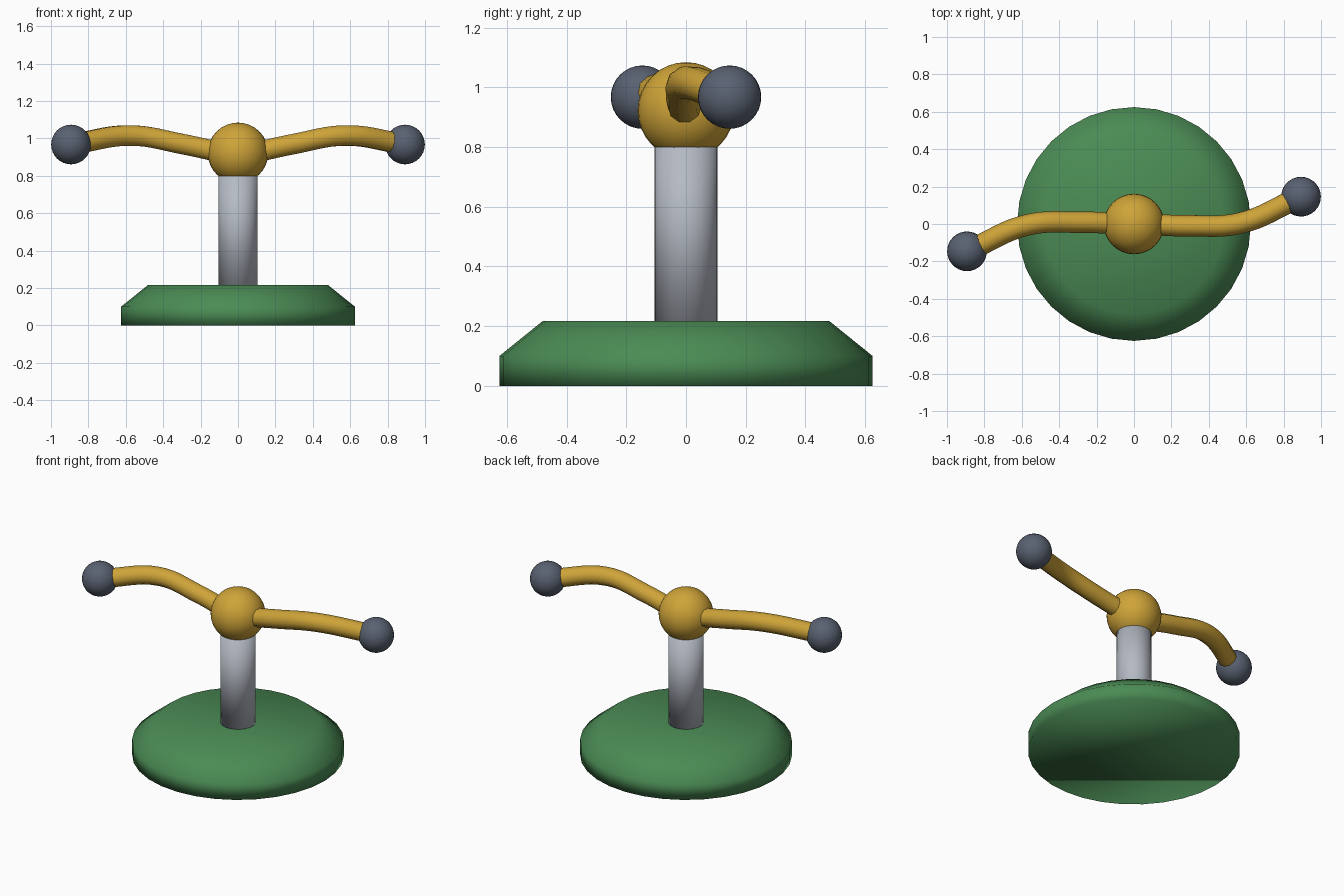
import bpy, bmesh
from mathutils import Matrix

cube = bpy.data.objects.get("Cube")
if cube:
    bpy.data.objects.remove(cube, do_unlink=True)


def material(name, rgb):
    mat = bpy.data.materials.new(name)
    mat.use_nodes = True
    colour = (*rgb, 1)
    mat.diffuse_color = colour
    mat.node_tree.nodes["Principled BSDF"].inputs["Base Color"].default_value = colour
    return mat


green = material("green", (0.07, 0.26, 0.09))
steel = material("light steel", (0.46, 0.49, 0.55))
gold = material("gold", (0.62, 0.37, 0.04))
slate = material("dark slate", (0.10, 0.12, 0.165))


def finish(name, bm, mat):
    """Turn a bmesh into a smooth shaded object."""
    bmesh.ops.recalc_face_normals(bm, faces=bm.faces)
    for face in bm.faces:
        face.smooth = True
    mesh = bpy.data.meshes.new(name)
    bm.to_mesh(mesh)
    bm.free()
    mesh.materials.append(mat)
    obj = bpy.data.objects.new(name, mesh)
    bpy.context.collection.objects.link(obj)
    return obj


def cylinder(name, radius, z0, z1, sides, mat, bevel=None):
    """Upright cylinder; bevel = (top radius, shoulder height)."""
    bm = bmesh.new()
    bmesh.ops.create_cone(bm, cap_ends=True, segments=sides, radius1=radius,
                          radius2=radius, depth=z1 - z0,
                          matrix=Matrix.Translation((0, 0, (z0 + z1) / 2)))
    if bevel:
        top_radius, shoulder = bevel
        bmesh.ops.bisect_plane(bm, geom=bm.verts[:] + bm.edges[:] + bm.faces[:],
                               plane_co=(0, 0, shoulder), plane_no=(0, 0, 1))
        for v in bm.verts:
            if v.co.z > shoulder + 0.01:
                v.co.xy *= top_radius / radius
    return finish(name, bm, mat)


def ball(name, centre, radius, mat):
    bm = bmesh.new()
    bmesh.ops.create_uvsphere(bm, u_segments=32, v_segments=16, radius=radius,
                              matrix=Matrix.Translation(centre))
    return finish(name, bm, mat)


def arm(name, points, radius, mat):
    """Round bent bar through the given points."""
    curve = bpy.data.curves.new(name, "CURVE")
    curve.dimensions = "3D"
    curve.bevel_depth = radius
    curve.bevel_resolution = 3
    curve.resolution_u = 8
    curve.use_fill_caps = True
    spline = curve.splines.new("BEZIER")
    spline.bezier_points.add(len(points) - 1)
    for knot, co in zip(spline.bezier_points, points):
        knot.co = co
        knot.handle_left_type = knot.handle_right_type = "AUTO"
    curve.materials.append(mat)
    obj = bpy.data.objects.new(name, curve)
    bpy.context.collection.objects.link(obj)


# Weighted foot, post and central hub
cylinder("base", 0.625, 0, 0.217, 32, green, bevel=(0.48, 0.1))
cylinder("post", 0.105, 0.2, 0.86, 24, steel)
ball("hub", (0, 0, 0.922), 0.162, gold)

# Two arms with end knobs, turned half a circle from each other
path = [(0.05, 0, 0.915), (0.3, -0.01, 0.97), (0.57, 0.005, 1.015), (0.87, 0.135, 0.972)]
for side, s in (("left", 1), ("right", -1)):
    arm(side + "_arm", [(s * x, s * y, z) for x, y, z in path], 0.057, gold)
    ball(side + "_knob", (s * 0.893, s * 0.146, 0.967), 0.106, slate)
